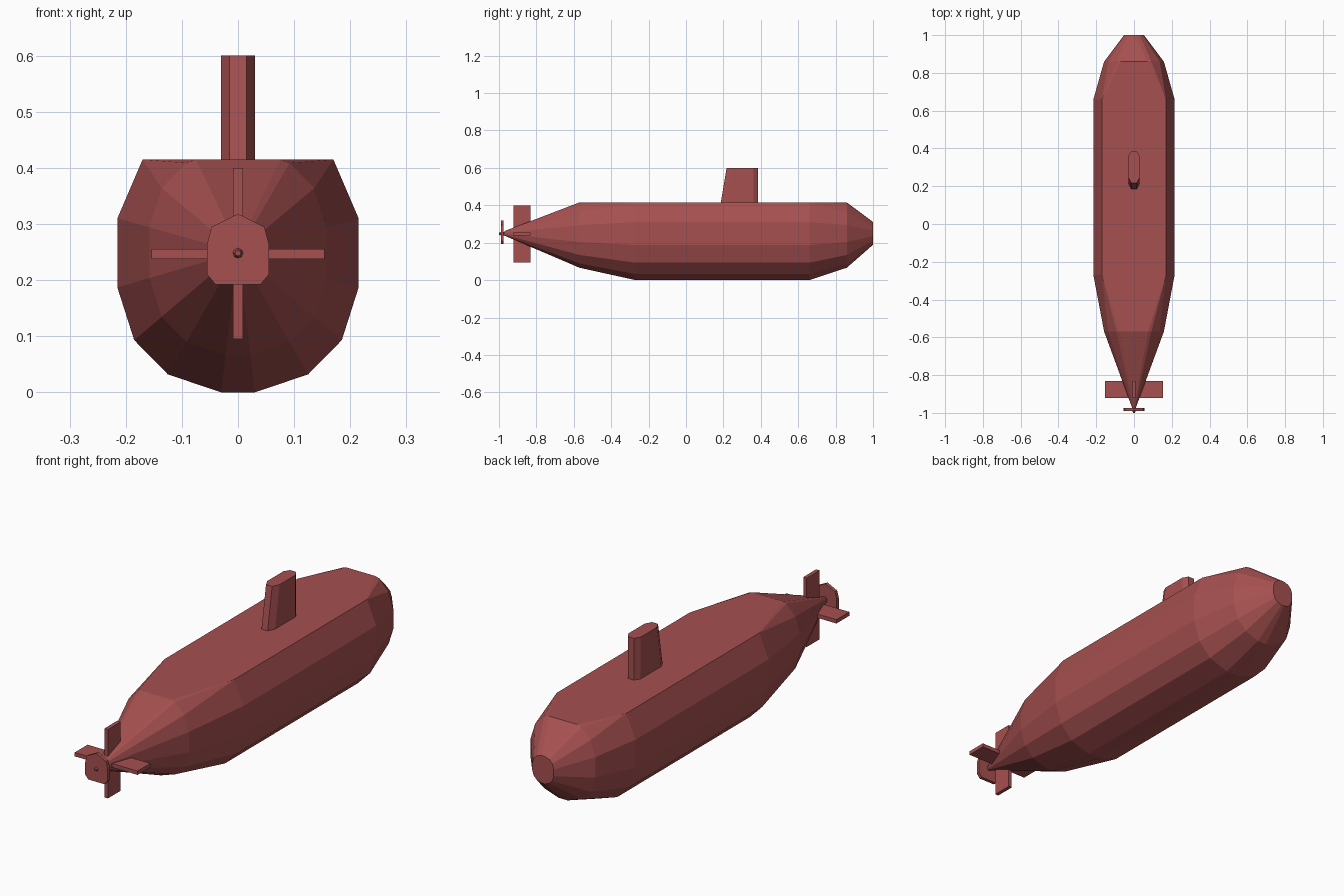
import bpy, bmesh, math

if "Cube" in bpy.data.objects:
    bpy.data.objects.remove(bpy.data.objects["Cube"])

CZ = 0.25      # height of the hull axis
DECK = 0.165   # flat deck height above the axis

mat = bpy.data.materials.new("hull_red")
mat.diffuse_color = (0.38, 0.08, 0.08, 1)
mat.use_nodes = True
mat.node_tree.nodes["Principled BSDF"].inputs["Base Color"].default_value = mat.diffuse_color


def loft(name, rings):
    """Skin a list of equal-length point rings and cap both ends."""
    bm = bmesh.new()
    loops = [[bm.verts.new(p) for p in r] for r in rings]
    n = len(loops[0])
    for a, b in zip(loops, loops[1:]):
        for i in range(n):
            j = (i + 1) % n
            bm.faces.new((a[i], a[j], b[j], b[i]))
    bm.faces.new(loops[0][::-1])
    bm.faces.new(loops[-1])
    bmesh.ops.remove_doubles(bm, verts=bm.verts, dist=1e-5)
    bmesh.ops.recalc_face_normals(bm, faces=bm.faces)
    me = bpy.data.meshes.new(name)
    bm.to_mesh(me)
    bm.free()
    me.materials.append(mat)
    ob = bpy.data.objects.new(name, me)
    bpy.context.collection.objects.link(ob)
    return ob


def box(name, x0, x1, y0, y1, z0, z1):
    return loft(name, [[(x0, y0, z), (x1, y0, z), (x1, y1, z), (x0, y1, z)] for z in (z0, z1)])


# Half cross-section of the hull, keel to crown
HALF = [(0.03, -0.25), (0.125, -0.218), (0.185, -0.157), (0.215, -0.063),
        (0.215, 0.06), (0.185, 0.155), (0.125, 0.216), (0.03, 0.248)]


def hull_ring(y, s, keep=8, deck_x=0):
    """Scaled section; points past 'keep' collapse onto the deck edge."""
    half = [(x * s, z * s) if i < keep else (deck_x, DECK) for i, (x, z) in enumerate(HALF)]
    full = half + [(-x, z) for x, z in reversed(half)]
    return [(x, y, CZ + z) for x, z in full]


# Hull
loft("hull", [
    hull_ring(-0.97, 0.05),
    hull_ring(-0.57, 0.735, 7, 0.075),
    hull_ring(-0.27, 1, 5, 0.17),
    hull_ring(0.66, 1, 5, 0.17),
    hull_ring(0.86, 0.735, 7, 0.07),
    hull_ring(1.0, 0.245),
])


# Sail with chamfered ends and raked trailing edge
def sail_ring(z, back):
    half = [(0.015, back), (0.03, back + 0.03), (0.03, 0.36), (0.015, 0.385)]
    return [(x, y, z) for x, y in half + [(-x, y) for x, y in reversed(half)]]


loft("sail", [sail_ring(0.39, 0.182), sail_ring(0.60, 0.217)])

# Tail fins
F0, F1, T = -0.922, -0.832, 0.0085
box("fin_top", -T, T, F0, F1, CZ, 0.40)
box("fin_bottom", -T, T, F0, F1, 0.095, CZ)
for side, name in ((1, "fin_right"), (-1, "fin_left")):
    box(name, 0, side * 0.154, F0, F1, 0.238, 0.255)

# Propeller disc
disc = [(0, 0.318), (0.047, 0.295), (0.055, 0.265), (0.055, 0.21), (0.04, 0.192)]
outline = disc + [(-x, z) for x, z in reversed(disc[1:])]
loft("propeller", [[(x, y, z) for x, z in outline] for y in (-0.99, -0.975)])


# Propeller shaft
def circle(y, r):
    return [(r * math.cos(math.tau * i / 8), y, 0.248 + r * math.sin(math.tau * i / 8)) for i in range(8)]


loft("propeller_shaft", [circle(-1.0, 0.005), circle(-0.99, 0.009), circle(-0.95, 0.01)])
